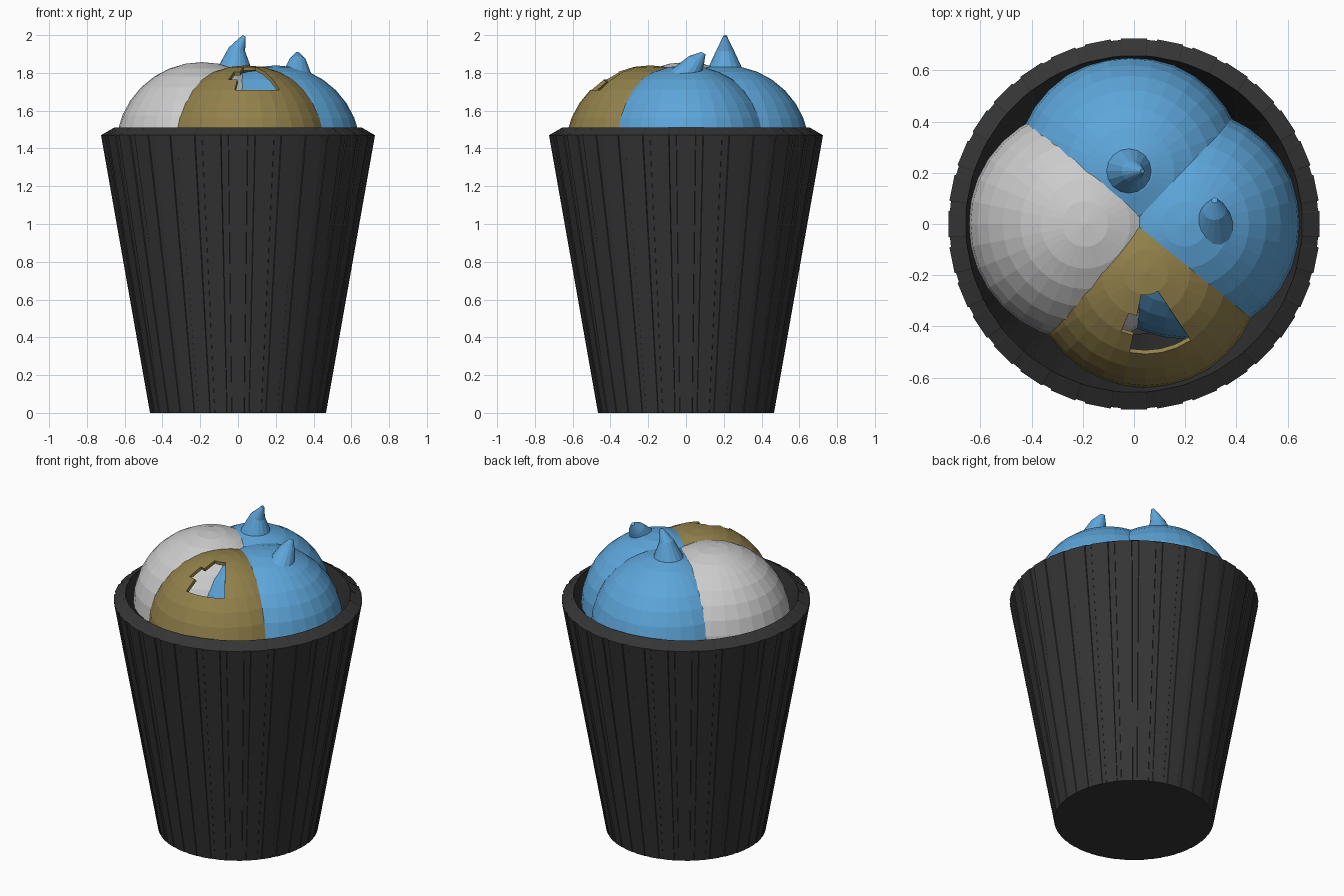
import bpy, bmesh
from math import sin, cos, pi, radians
from mathutils import Vector

if "Cube" in bpy.data.objects:
    bpy.data.objects.remove(bpy.data.objects["Cube"])


def material(name, rgb):
    m = bpy.data.materials.new(name)
    m.diffuse_color = (*rgb, 1)
    m.use_nodes = True
    m.node_tree.nodes["Principled BSDF"].inputs["Base Color"].default_value = m.diffuse_color
    return m


DARK = material("dark_plastic", (0.035, 0.035, 0.035))
BLUE = material("blue", (0.11, 0.38, 0.70))
GOLD = material("gold", (0.29, 0.22, 0.07))


def make_object(name, bm, mat=None):
    bmesh.ops.recalc_face_normals(bm, faces=bm.faces)
    mesh = bpy.data.meshes.new(name)
    bm.to_mesh(mesh)
    bm.free()
    ob = bpy.data.objects.new(name, mesh)
    bpy.context.collection.objects.link(ob)
    if mat:
        mesh.materials.append(mat)
    return ob


def skin(bm, loops):
    n = len(loops[0])
    for a, b in zip(loops, loops[1:]):
        for i in range(n):
            j = (i + 1) % n
            bm.faces.new((a[i], a[j], b[j], b[i]))
    bm.faces.new(loops[0])
    bm.faces.new(loops[-1])


# Tapered bin with shallow vertical grooves, sloped lip and open interior
def build_bin():
    bm = bmesh.new()
    sides, step = 32, 2 * pi / 32
    profile = [(0.467, 0, 0.003), (0.727, 1.47, 0.006), (0.658, 1.51, 0),
               (0.43, 0.04, 0)]
    loops = []
    for r, z, groove in profile:
        loop = []
        for i in range(sides):
            for frac, depth in ((0, 0), (0.70, 0), (0.72, 1), (0.98, 1)):
                a, rr = (i + frac - 0.35) * step, r - groove * depth
                loop.append(bm.verts.new((rr * cos(a), rr * sin(a), z)))
        loops.append(loop)
    skin(bm, loops)
    return make_object("bin", bm, DARK)


# Low-poly half ball, optionally with some panels (ring, column) left out
def dome(name, x, y, z, r, mat=None, holes=()):
    bm = bmesh.new()
    seg, rings, d = 32, 8, radians(11.25)
    top = bm.verts.new((x, y, z + r))
    prev = None
    for k in range(1, rings + 1):
        ring = [bm.verts.new((x + r * sin(k * d) * cos(i * d),
                              y + r * sin(k * d) * sin(i * d),
                              z + r * cos(k * d))) for i in range(seg)]
        for i in range(seg):
            j = (i + 1) % seg
            if prev is None:
                bm.faces.new((top, ring[i], ring[j]))
            elif (k, i) not in holes:
                bm.faces.new((prev[i], ring[i], ring[j], prev[j]))
        prev = ring
    return make_object(name, bm, mat)


# Bent spike: rings of (centre, radius) facing along the given axis
def spike(name, axes, rings, mat, n=16):
    bm = bmesh.new()
    loops = []
    for axis, (c, r) in zip(axes, rings):
        q = Vector((0, 0, 1)).rotation_difference(Vector(axis))
        loops.append([bm.verts.new(Vector(c) + q @ Vector(
            (r * cos(2 * pi * i / n), r * sin(2 * pi * i / n), 0)))
            for i in range(n)])
    skin(bm, loops)
    return make_object(name, bm, mat)


build_bin()

# Four overlapping balls heaped in the bin
dome("left_ball", -0.19, 0, 1.40, 0.457)
dome("right_ball", 0.20, 0, 1.39, 0.45, BLUE)
dome("back_ball", -0.015, 0.205, 1.39, 0.45, BLUE)

# Hollow front shell with a stepped broken opening
opening = {(k, i) for k in (2, 3, 4) for i in range(23, 27)} | {(3, 22)}
shell = dome("front_shell", 0.045, -0.19, 1.39, 0.45, GOLD, opening)
solid = shell.modifiers.new("thickness", 'SOLIDIFY')
solid.thickness = 0.02
solid.offset = -1

# Bent tips on the blue balls
spike("back_tip", [(0, 0, 1), (0.25, 0, 1), (0.6, 0, 1)],
      [((-0.02, 0.207, 1.825), 0.09), ((-0.005, 0.207, 1.925), 0.044),
       ((0.033, 0.207, 1.996), 0.009)], BLUE)
spike("right_tip", [(0, 0.45, 1), (0, 0.6, 1), (0, 0.6, 1)],
      [((0.31, -0.01, 1.775), 0.085), ((0.315, 0.055, 1.865), 0.046),
       ((0.315, 0.093, 1.905), 0.012)], BLUE)
